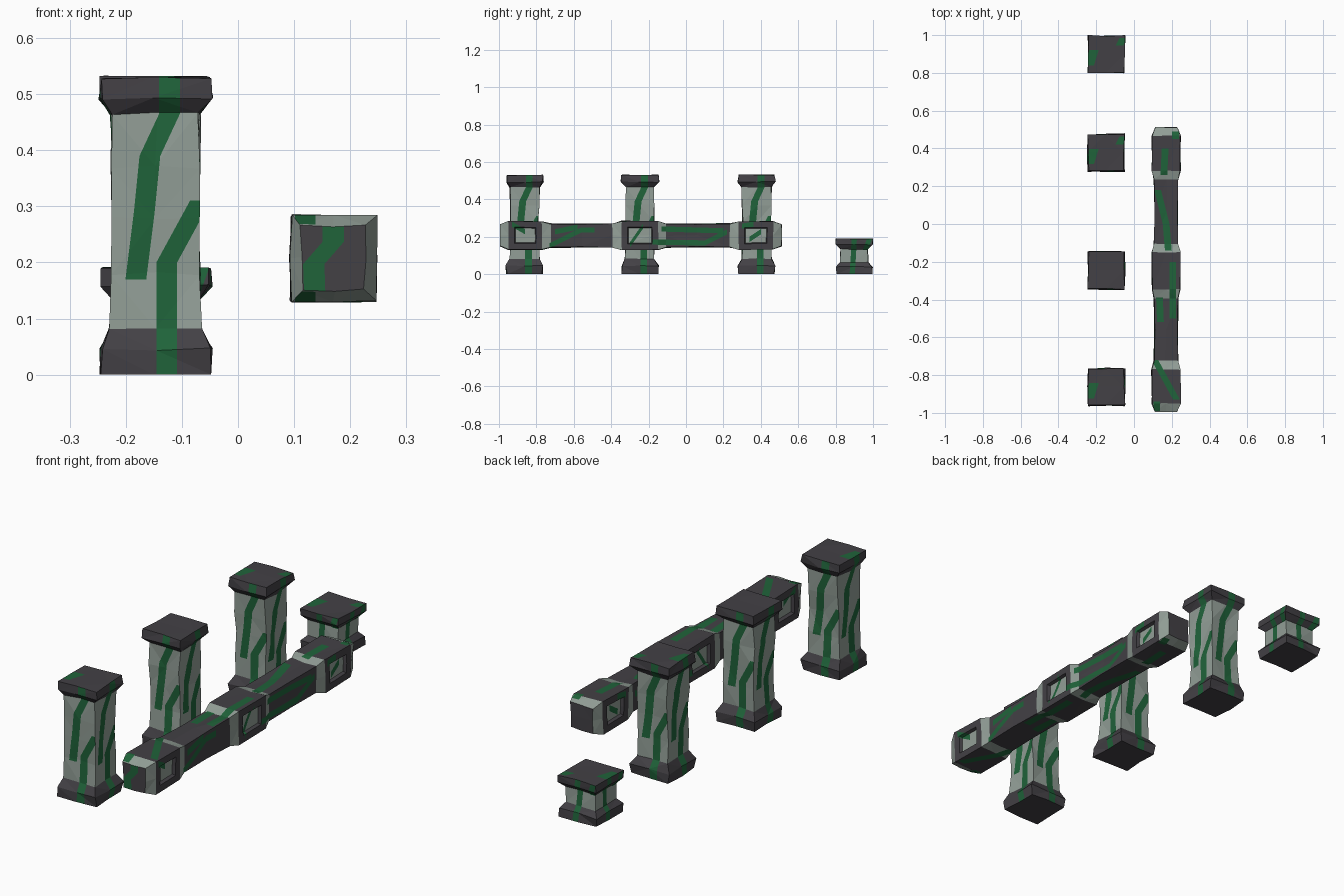
import bpy, bmesh, random
from mathutils import Vector

if "Cube" in bpy.data.objects:
    bpy.data.objects.remove(bpy.data.objects["Cube"])

random.seed(4)
LIGHT, DARK, GREEN = 0, 1, 2
MATS = []
for name, col in (("pale_stone", (0.29, 0.345, 0.31)),
                  ("dark_stone", (0.056, 0.052, 0.060)),
                  ("green_vein", (0.014, 0.125, 0.042))):
    m = bpy.data.materials.new(name)
    m.diffuse_color = (*col, 1)
    m.use_nodes = True
    m.node_tree.nodes["Principled BSDF"].inputs["Base Color"].default_value = m.diffuse_color
    MATS.append(m)

# square ring, two edges per side; sides: 0 = -b, 1 = +a, 2 = +b, 3 = -a, 4/5 = ends
RING = [(-1, -1), (0, -1), (1, -1), (1, 0), (1, 1), (0, 1), (-1, 1), (-1, 0)]
AXES = {0: (0, 2), 1: (1, 2), 2: (0, 2), 3: (1, 2), 4: (0, 1), 5: (0, 1)}


def paint_vein(bm, layer, side, points, width):
    """Cut a crooked band into one side of the part and colour it green."""
    iu, it = AXES[side]

    def cut(u, t, nu, nt, lo=None, hi=None):
        fs = [f for f in bm.faces if f[layer] == side and
              (lo is None or lo < f.calc_center_median()[it] < hi)]
        co, no = Vector((0, 0, 0)), Vector((0, 0, 0))
        co[iu], co[it], no[iu], no[it] = u, t, nu, nt
        geom = {e for f in fs for e in f.edges} | {v for f in fs for v in f.verts} | set(fs)
        if fs:
            bmesh.ops.bisect_plane(bm, geom=list(geom), dist=1e-5,
                                   plane_co=co, plane_no=no.normalized())

    for (u0, t0), (u1, t1) in zip(points, points[1:]):
        if t0 > t1:
            u0, t0, u1, t1 = u1, t1, u0, t0
        cut(0, t0, 0, 1)
        cut(0, t1, 0, 1)
        for d in (-width / 2, width / 2):
            cut(u0 + d, t0, t1 - t0, u0 - u1, t0, t1)
        for f in bm.faces:
            c = f.calc_center_median()
            if f[layer] == side and t0 < c[it] < t1:
                mid = u0 + (u1 - u0) * (c[it] - t0) / (t1 - t0)
                if abs(c[iu] - mid) < width / 2:
                    f.material_index = GREEN


def stone_part(name, loc, stations, veins, jitter, along_y=False, windows=()):
    """Loft rough square rings (t, half width, colour of next span) into a carved stone."""
    bm = bmesh.new()
    layer = bm.faces.layers.int.new("side")
    j = lambda s: random.uniform(-s, s)
    last = len(stations) - 1
    rings = []
    for k, (t, h, _) in enumerate(stations):
        tj = 0 if k == 0 else jitter * 0.6
        rings.append([bm.verts.new((a * h + j(jitter), b * h + j(jitter), t + j(tj)))
                      for a, b in RING])
    panels = {}
    for k in range(last):
        for i in range(8):
            n = (i + 1) % 8
            f = bm.faces.new((rings[k][i], rings[k][n], rings[k + 1][n], rings[k + 1][i]))
            f[layer], f.material_index = i // 2, stations[k][2]
            if k in windows and i // 2 in (1, 3):
                panels.setdefault((k, i // 2), []).append(f)
    for side, ring in ((4, rings[0][::-1]), (5, rings[-1])):
        f = bm.faces.new(ring)
        f[layer], f.material_index = side, DARK
    bmesh.ops.recalc_face_normals(bm, faces=bm.faces[:])
    # recessed pale windows
    for (k, side), fs in panels.items():
        for thick, depth in ((0.032, 0), (0.005, -0.014)):
            rim = bmesh.ops.inset_region(bm, faces=fs, thickness=thick, depth=depth,
                                         use_even_offset=True)["faces"]
            for f in rim:
                f[layer], f.material_index = side, DARK
        for f in fs:
            f[layer], f.material_index = side, LIGHT
    bmesh.ops.triangulate(bm, faces=bm.faces[:])
    for side, points, width in veins:
        paint_vein(bm, layer, side, points, width)
    if along_y:
        for v in bm.verts:
            v.co = Vector((v.co.x, v.co.z, v.co.y))
    bmesh.ops.recalc_face_normals(bm, faces=bm.faces[:])
    bm.faces.layers.int.remove(layer)
    me = bpy.data.meshes.new(name)
    bm.to_mesh(me)
    bm.free()
    for m in MATS:
        me.materials.append(m)
    ob = bpy.data.objects.new(name, me)
    ob.location = loc
    bpy.context.collection.objects.link(ob)
    return ob


def around(paths, width):
    """Repeat veins on the four upright sides, turned with the side."""
    return [(s, [(u * sg, t) for u, t in p], width)
            for s, sg in enumerate((1, 1, -1, -1)) for p in paths]


# tall pillars
tall = [(0, .095, DARK), (.045, .098, DARK), (.083, .078, LIGHT), (.18, .076, LIGHT),
        (.28, .074, LIGHT), (.37, .076, LIGHT), (.465, .077, DARK), (.493, .099, DARK),
        (.53, .096, DARK)]
tall_veins = around([[(.025, .545), (.025, .465), (-.01, .39), (-.02, .29), (-.035, .17)],
                     [(.08, .31), (.02, .2), (.02, -.01)]], .037)
corner_veins = [(5, [(-.09, -.06), (-.065, .02)], .05), (5, [(.09, .085), (.07, .045)], .04)]
for label, y, extra in (("front", -.863, corner_veins[:1]), ("middle", -.246, []),
                        ("back", .377, corner_veins)):
    stone_part(label + "_pillar", (-.147, y, 0), tall, tall_veins + extra, .005)

# short pillar
short = [(0, .094, DARK), (.04, .096, DARK), (.062, .075, LIGHT), (.135, .075, DARK),
         (.158, .098, DARK), (.19, .097, DARK)]
stone_part("short_pillar", (-.147, .9, 0), short,
           around([[(.0, .2), (-.005, .1), (-.012, -.01)], [(.085, .2), (.06, .13)]], .028)
           + corner_veins, .004)

# fallen beam with three carved blocks
beam = [(-.995, .057, LIGHT), (-.95, .076, DARK), (-.77, .076, LIGHT), (-.722, .063, DARK),
        (-.56, .062, DARK), (-.395, .063, LIGHT), (-.345, .076, DARK), (-.15, .076, LIGHT),
        (-.105, .063, DARK), (.06, .061, DARK), (.235, .063, LIGHT), (.282, .076, DARK),
        (.467, .076, LIGHT), (.512, .057, DARK)]
top = [[(-.005, .4), (-.012, .26)], [(-.045, .18), (.0, .0), (.012, -.14)],
       [(.035, -.2), (.035, -.5)], [(-.035, -.39), (-.03, -.52)],
       [(-.06, -.72), (.055, -.93)], [(-.05, -.99), (-.05, -.94)], [(.05, .49), (.05, .45)]]
flank = [[(-.055, -.73), (.03, -.56), (.03, -.49)], [(.02, -.7), (.045, -.58)],
         [(-.035, -.18), (-.04, .1), (.02, .22)], [(.035, -.13), (.025, .2)],
         [(.06, -.93), (.02, -.86)], [(-.05, -.3), (.05, -.23)],
         [(-.02, .34), (.02, .4)], [(.05, .3), (.06, .36)]]
beam_veins = ([(s, p, .036) for s in (0, 2) for p in top] +
              [(s, p, .028) for s in (1, 3) for p in flank] +
              [(4, [(0, .07), (0, .03), (-.035, -.01), (-.033, -.07)], .038)])
stone_part("carved_beam", (.17, 0, .207), beam, beam_veins, .0035, True, (1, 6, 11))
